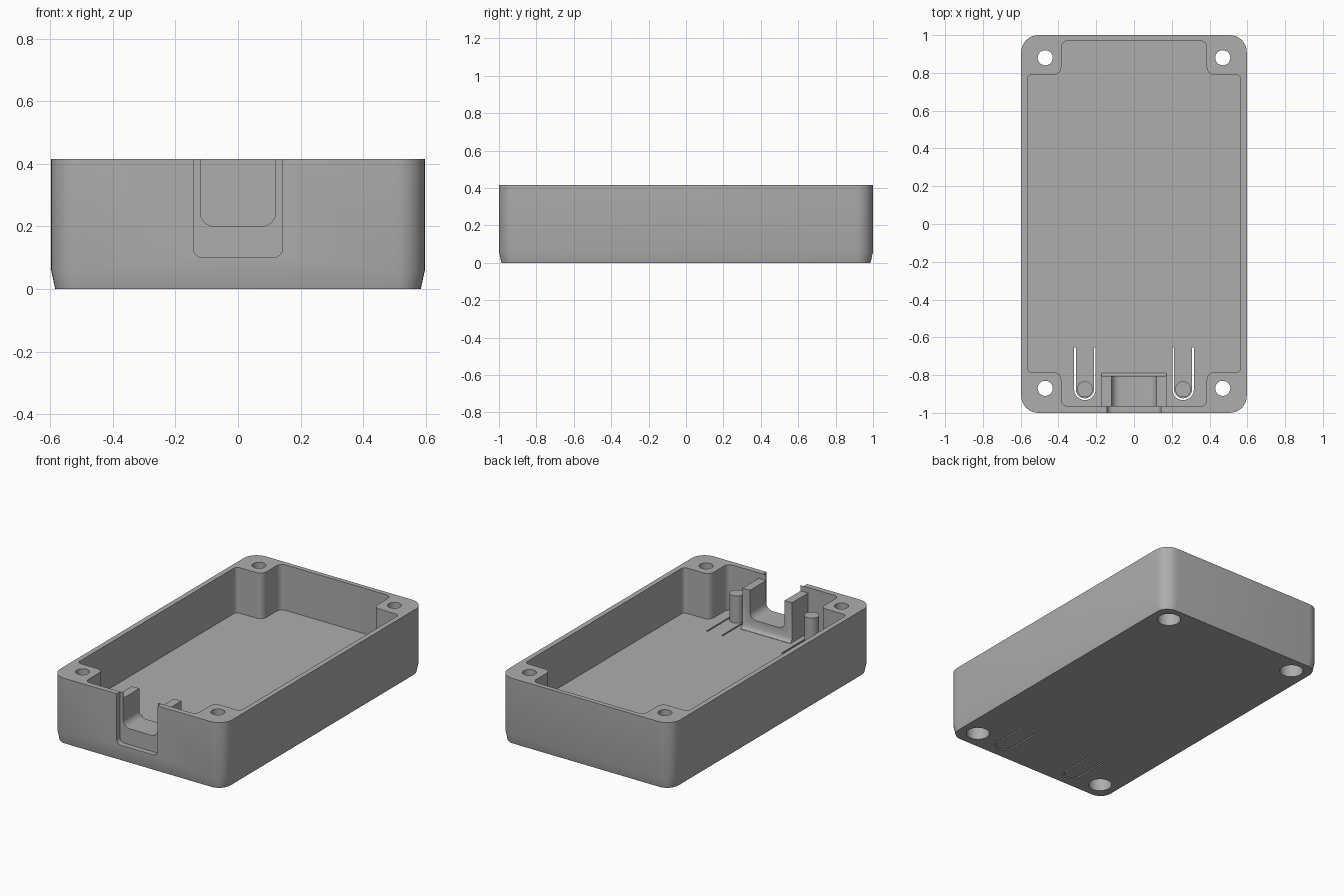
import bpy, bmesh, math
from mathutils import Vector, Matrix

if "Cube" in bpy.data.objects:
    bpy.data.objects.remove(bpy.data.objects["Cube"])

FLOOR, TOP = 0.13, 0.415

grey = bpy.data.materials.new("light_grey")
grey.diffuse_color = (0.42, 0.42, 0.42, 1)
grey.use_nodes = True
grey.node_tree.nodes["Principled BSDF"].inputs["Base Color"].default_value = grey.diffuse_color


def rounded(pts, r, seg=8):
    """Round each corner of a polygon; r is a radius or one radius per corner."""
    radii = r if isinstance(r, (list, tuple)) else [r] * len(pts)
    pts = [Vector(p) for p in pts]
    out = []
    for i, p in enumerate(pts):
        if radii[i] == 0:
            out.append(p)
            continue
        a = (pts[i - 1] - p).normalized()
        b = (pts[(i + 1) % len(pts)] - p).normalized()
        c = p + (a + b) * radii[i]
        for k in range(seg + 1):
            t = k / seg * math.pi / 2
            out.append(c - b * radii[i] * math.cos(t) - a * radii[i] * math.sin(t))
    return out


def rect(x0, x1, y0, y1):
    return [(x0, y0), (x1, y0), (x1, y1), (x0, y1)]


def loft(name, rings):
    """Solid through a list of (outline, height) rings with equal point counts."""
    bm = bmesh.new()
    loops = [[bm.verts.new((p[0], p[1], z)) for p in pts] for pts, z in rings]
    n = len(loops[0])
    for lo, hi in zip(loops, loops[1:]):
        for i in range(n):
            j = (i + 1) % n
            bm.faces.new((lo[i], lo[j], hi[j], hi[i]))
    bm.faces.new(loops[0][::-1])
    bm.faces.new(loops[-1])
    bmesh.ops.recalc_face_normals(bm, faces=bm.faces)
    mesh = bpy.data.meshes.new(name)
    bm.to_mesh(mesh)
    bm.free()
    mesh.materials.append(grey)
    ob = bpy.data.objects.new(name, mesh)
    bpy.context.collection.objects.link(ob)
    return ob


def prism(name, pts, z0, z1):
    return loft(name, [(pts, z0), (pts, z1)])


def upright(name, pts, y0, y1):
    """Prism whose outline is drawn in x and z and extruded along y."""
    ob = prism(name, pts, -y1, -y0)
    ob.data.transform(Matrix.Rotation(math.pi / 2, 4, 'X'))
    return ob


def circle(x, y, r, n=32):
    return [(x + r * math.cos(2 * math.pi * i / n), y + r * math.sin(2 * math.pi * i / n))
            for i in range(n)]


def combine(target, other, op):
    """Apply a boolean and remove the helper."""
    m = target.modifiers.new(op, 'BOOLEAN')
    m.operation, m.solver, m.object = op, 'EXACT', other
    bpy.context.view_layer.objects.active = target
    bpy.ops.object.modifier_apply(modifier=m.name)
    bpy.data.objects.remove(other, do_unlink=True)


# Outer shell with a slight taper at the base
outer = rounded(rect(-0.597, 0.597, -1, 1), 0.09)
base = rounded(rect(-0.584, 0.584, -0.987, 0.987), 0.077)
case = loft("case", [(base, 0), (outer, 0.06), (outer, TOP)])

# Cavity that steps around the four screw bosses
xa, xb, ya, yb, yc, yd = 0.385, 0.565, -0.965, -0.785, 0.79, 0.97
plan = [(-xa, ya), (xa, ya), (xa, yb), (xb, yb), (xb, yc), (xa, yc),
        (xa, yd), (-xa, yd), (-xa, yc), (-xb, yc), (-xb, yb), (-xa, yb)]
radii = [0.035, 0.035, 0.04, 0.025, 0.025, 0.04] * 2
combine(case, prism("cavity", rounded(plan, radii), FLOOR, 0.6), 'DIFFERENCE')

# Connector cradle with a flared foot along its inner side
foot = loft("cradle", [(rect(-0.172, 0.172, -0.98, -0.788), FLOOR - 0.02),
                       (rect(-0.172, 0.172, -0.98, -0.788), FLOOR + 0.002),
                       (rect(-0.172, 0.172, -0.98, -0.797), FLOOR + 0.008),
                       (rect(-0.172, 0.172, -0.98, -0.806), FLOOR + 0.025),
                       (rect(-0.172, 0.172, -0.98, -0.806), 0.38)])
combine(case, foot, 'UNION')

# Opening in the front wall and the narrower channel through the cradle
combine(case, upright("wall_opening", rounded(rect(-0.142, 0.142, 0.1, 0.6),
        [0.03, 0.03, 0, 0]), -1.1, -0.966), 'DIFFERENCE')
combine(case, upright("channel", rounded(rect(-0.12, 0.12, 0.2, 0.6),
        [0.045, 0.045, 0, 0]), -1.1, -0.7), 'DIFFERENCE')

for s in (-1, 1):
    # Screw holes with counterbores below
    for y in (-0.87, 0.88):
        combine(case, prism("hole", circle(s * 0.47, y, 0.04), -0.1, 0.6), 'DIFFERENCE')
        combine(case, prism("bore", circle(s * 0.47, y, 0.068), -0.1, 0.12), 'DIFFERENCE')
    # Thin U slot that frees each button tongue
    u = []
    for r, order in ((0.057, range(17)), (0.048, range(16, -1, -1))):
        arc = [(s * 0.26 + r * math.cos(math.pi + math.pi * k / 16),
                -0.875 + r * math.sin(math.pi + math.pi * k / 16)) for k in order]
        ends = [(s * 0.26 - r, -0.655), (s * 0.26 + r, -0.655)]
        u += [ends[0]] + arc + [ends[1]] if r > 0.05 else [ends[1]] + arc + [ends[0]]
    combine(case, prism("slot", u, -0.1, FLOOR + 0.1), 'DIFFERENCE')
    # Button post standing on the tongue
    prism("button_post_" + ("left" if s < 0 else "right"),
          circle(s * 0.26, -0.875, 0.042), FLOOR - 0.01, 0.30)

for ob in bpy.data.objects:
    ob.select_set(True)
bpy.context.view_layer.objects.active = case
bpy.ops.object.shade_smooth_by_angle(angle=math.radians(30))
